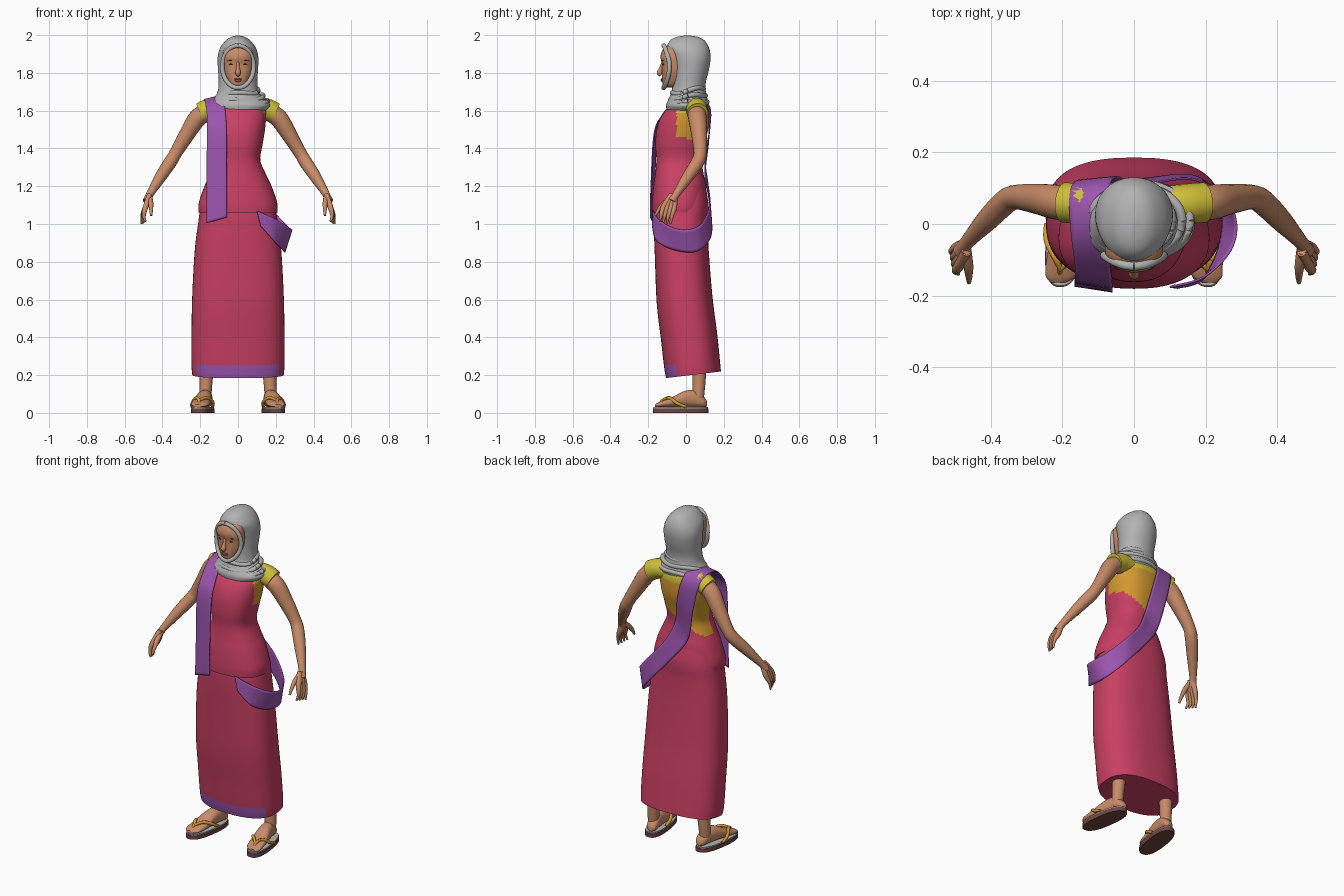
import bpy, bmesh, math
from mathutils import Vector

cube = bpy.data.objects.get("Cube")
if cube:
    bpy.data.objects.remove(cube, do_unlink=True)


def material(name, *rgb):
    m = bpy.data.materials.new(name)
    m.use_nodes = True
    m.diffuse_color = (*rgb, 1)
    m.node_tree.nodes["Principled BSDF"].inputs["Base Color"].default_value = (*rgb, 1)
    return m


red = material("crimson cloth", .58, .05, .125)
purple = material("purple cloth", .33, .09, .42)
grey = material("grey scarf", .45, .45, .45)
yellow = material("yellow cloth", .62, .52, .04)
orange = material("golden cloth", .66, .32, .03)
skin = material("skin", .58, .26, .14)
brown = material("brown sole", .16, .06, .05)
dark = material("dark brown", .05, .025, .02)
lip = material("lip", .42, .13, .09)


def spline(points, steps):
    """Catmull-Rom samples through tuples of any length."""
    out = []
    for i in range(len(points) - 1):
        a, b, c, d = (points[min(max(j, 0), len(points) - 1)] for j in range(i - 1, i + 3))
        for k in range(steps):
            t = k / steps
            out.append(tuple(q + .5 * t * (r - p + t * (2*p - 5*q + 4*r - s + t * (3*(q - r) + s - p)))
                             for p, q, r, s in zip(a, b, c, d)))
    return out + [tuple(points[-1])]


def skin_rings(name, rings, mats, rule=None, cap=True, closed=True):
    """Bridge rows of points with quads and colour the faces by a rule."""
    bm = bmesh.new()
    rows = [[bm.verts.new(p) for p in ring] for ring in rings]
    n = len(rows[0])
    for lo, hi in zip(rows, rows[1:]):
        for i in range(n if closed else n - 1):
            j = (i + 1) % n
            bm.faces.new((lo[i], lo[j], hi[j], hi[i]))
    if cap:
        bm.faces.new(rows[0])
        bm.faces.new(rows[-1])
    bmesh.ops.recalc_face_normals(bm, faces=bm.faces)
    for f in bm.faces:
        f.smooth = True
        if rule:
            f.material_index = rule(f.calc_center_median())
    mesh = bpy.data.meshes.new(name)
    bm.to_mesh(mesh)
    bm.free()
    for m in mats:
        mesh.materials.append(m)
    mesh.set_sharp_from_angle(angle=math.radians(50))
    ob = bpy.data.objects.new(name, mesh)
    bpy.context.collection.objects.link(ob)
    return ob


def loft(name, sections, mats, power=2, place=lambda x, y, z: (x, y, z), steps=5, sides=48, **kw):
    """Sections are height, centre x, half width, front y, back y."""
    def bend(v):
        return math.copysign(abs(v) ** (2 / power), v)
    rings = []
    for z, cx, hx, yf, yb in spline(sections, steps):
        angles = [math.tau * i / sides for i in range(sides)]
        rings.append([place(cx + hx * bend(math.cos(a)),
                            (yf + yb) / 2 + (yb - yf) / 2 * bend(math.sin(a)), z) for a in angles])
    return skin_rings(name, rings, mats, **kw)


def tube(name, points, mat, steps=4, sides=14):
    """Tapered tube through x, y, z, radius points."""
    pts = spline(points, steps)
    rings = []
    for i, p in enumerate(pts):
        c = Vector(p[:3])
        t = Vector(pts[min(i + 1, len(pts) - 1)][:3]) - Vector(pts[max(i - 1, 0)][:3])
        u = t.cross(Vector((.31, .9, .22))).normalized()
        v = t.cross(u).normalized()
        rings.append([c + p[3] * (u * math.cos(a) + v * math.sin(a))
                      for a in (math.tau * k / sides for k in range(sides))])
    return skin_rings(name, rings, [mat])


def ball(name, loc, scale, mat, tilt=0):
    bpy.ops.mesh.primitive_uv_sphere_add(segments=20, ring_count=12, location=loc, rotation=(0, tilt, 0))
    ob = bpy.context.object
    ob.name, ob.scale = name, scale
    ob.data.materials.append(mat)
    bpy.ops.object.shade_smooth()


# Skirt with a painted front hem, and its lining
def slant(x, y, z):
    return x, y, z + .12 * y


skirt = loft("skirt", [
    (1.24, 0, .15, -.15, .092), (1.1, 0, .195, -.168, .118), (1, 0, .212, -.17, .115),
    (.85, 0, .23, -.165, .12), (.6, 0, .243, -.155, .14), (.4, 0, .246, -.132, .165),
    (.25, 0, .246, -.115, .18), (.197, 0, .242, -.105, .185)],
    [red, purple], 2.5, slant, steps=8, sides=72, cap=False,
    rule=lambda c: int(c.z < .25 and c.y < -.05))
loft("skirt_lining", [(.197, 0, .242, -.105, .185), (.21, 0, .225, -.09, .17),
                      (.29, 0, .2, -.07, .15), (.36, 0, .12, -.02, .1)], [red], 2.5, slant)


# Blouse: crimson wrap, golden back, yellow yoke
def blouse_rule(c):
    if c.y > -.05 and c.z > 1.36 + .7 * c.x:
        return 2 if c.z > 1.585 else 1
    return 0


blouse = loft("blouse", [
    (1.06, 0, .208, -.18, .1), (1.11, 0, .208, -.18, .105), (1.2, 0, .178, -.172, .105),
    (1.27, 0, .145, -.162, .092), (1.34, 0, .118, -.157, .085), (1.42, 0, .13, -.162, .098),
    (1.5, 0, .143, -.155, .117), (1.57, 0, .148, -.13, .12), (1.62, 0, .14, -.09, .115),
    (1.66, 0, .09, -.04, .095), (1.68, 0, .05, 0, .08)],
    [red, orange, yellow], 2.3, steps=6, sides=72, rule=blouse_rule)

# Sash: one ribbon from the left hip, up the back, over the right shoulder
edges = [
    (.10, -.175, 1.07, .12, -.178, .99), (.19, -.15, 1.03, .19, -.155, .91),
    (.265, -.08, .985, .235, -.07, .865), (.285, 0, .97, .247, .03, .85),
    (.25, .08, 1, .225, .09, .875), (.16, .125, 1.1, .16, .135, .95),
    (.06, .115, 1.22, .03, .125, 1.1), (0, .1, 1.35, -.08, .1, 1.25),
    (-.03, .125, 1.5, -.13, .12, 1.45), (-.06, .125, 1.62, -.165, .115, 1.6),
    (-.075, .06, 1.68, -.18, .07, 1.655), (-.075, -.03, 1.665, -.175, -.03, 1.645),
    (-.065, -.12, 1.58, -.165, -.11, 1.58), (-.06, -.168, 1.48, -.165, -.155, 1.48),
    (-.06, -.185, 1.2, -.165, -.165, 1.2), (-.06, -.188, 1.035, -.165, -.172, 1.005)]
rows = [[Vector(e[:3]).lerp(Vector(e[3:]), k / 8) for k in range(9)] for e in spline(edges, 7)]
sash = skin_rings("sash", rows, [purple], cap=False, closed=False)
for target in (skirt, blouse):
    wrap = sash.modifiers.new("keep outside", 'SHRINKWRAP')
    wrap.target, wrap.wrap_mode, wrap.offset = target, 'OUTSIDE', .007
thick = sash.modifiers.new("thickness", 'SOLIDIFY')
thick.thickness, thick.offset = .006, 0

# Head scarf, its rim and neck folds
loft("head_scarf", [
    (1.6, .01, .135, -.102, .1), (1.63, .012, .158, -.105, .115), (1.665, .005, .132, -.09, .113),
    (1.7, 0, .108, -.077, .105), (1.75, 0, .102, -.07, .105), (1.82, 0, .106, -.072, .122),
    (1.88, 0, .108, -.083, .13), (1.93, 0, .096, -.104, .123), (1.97, 0, .066, -.085, .1),
    (1.99, 0, .038, -.05, .065), (1.998, 0, .006, -.004, .02)], [grey], 2.1)
rim = [(.083 * math.sin(a), -.088 - .03 * math.cos(a) ** 2, 1.833 + .112 * math.cos(a), .012)
       for a in (math.tau * i / 24 for i in range(25))]
tube("scarf_rim", rim, grey, steps=2)
for i, (z, rx, ry) in enumerate([(1.705, .1, .083), (1.668, .128, .093), (1.632, .15, .102)]):
    fold = [(.006 + rx * math.cos(a), .01 + ry * math.sin(a),
             z + .016 * math.sin(a + .4 * i) + .006 * math.sin(3 * a + i), .013)
            for a in (math.tau * k / 24 for k in range(25))]
    tube("scarf_fold", fold, grey, steps=2)

# Face
loft("face", [
    (1.722, 0, .02, -.1, -.04), (1.735, 0, .042, -.122, -.03), (1.765, 0, .06, -.127, 0),
    (1.8, 0, .073, -.127, 0), (1.845, 0, .08, -.127, 0), (1.885, 0, .081, -.135, 0),
    (1.925, 0, .073, -.122, 0), (1.95, 0, .05, -.09, 0)], [skin], 2.2)
tube("nose", [(0, -.122, 1.86, .007), (0, -.132, 1.825, .01), (0, -.14, 1.8, .015),
              (0, -.132, 1.787, .009)], skin)
ball("upper_lip", (0, -.127, 1.766), (.022, .007, .005), lip)
ball("lower_lip", (0, -.127, 1.758), (.018, .007, .006), lip)

for side, s in (("left", 1), ("right", -1)):
    def mirrored(points):
        return [(s * p[0], *p[1:]) for p in points]

    ball(side + "_eye", (s * .034, -.117, 1.845), (.013, .008, .005), dark)
    ball(side + "_eyebrow", (s * .036, -.122, 1.866), (.019, .006, .003), dark, s * .12)

    # Sleeve and arm
    tube(side + "_sleeve", mirrored([(.07, .055, 1.615, .048), (.14, .056, 1.612, .056),
                                     (.195, .06, 1.588, .056)]), yellow, sides=24)
    tube(side + "_arm", mirrored([
        (.14, .055, 1.6, .045), (.21, .06, 1.565, .049), (.27, .07, 1.475, .042),
        (.33, .075, 1.375, .034), (.36, .06, 1.325, .035), (.41, .01, 1.25, .031),
        (.465, -.05, 1.16, .02), (.483, -.075, 1.12, .022)]), skin, sides=20)

    # Fingers run from the wrist so that they also form the palm
    for i in range(4):
        y = -.062 - .019 * i
        tube(side + "_finger", mirrored([
            (.468, -.06 - .006 * i, 1.155, .014), (.489, y, 1.09, .015),
            (.507 - .003 * i, y - .012, 1.045, .01),
            (.51 - .007 * i, y - .02, 1 + .004 * i, .005)]), skin, sides=10)
    tube(side + "_thumb", mirrored([(.468, -.07, 1.145, .015), (.462, -.115, 1.11, .014),
                                    (.46, -.145, 1.075, .01), (.46, -.163, 1.045, .006)]), skin, sides=10)

    # Leg, foot and sandal
    tube(side + "_leg", mirrored([(.16, .07, .42, .05), (.168, .07, .2, .036),
                                  (.172, .065, .1, .032), (.172, .06, .05, .03)]), skin, sides=20)
    loft(side + "_foot", [
        (-.163, .19, .02, .03, .045), (-.14, .185, .044, .03, .058), (-.07, .183, .047, .03, .085),
        (-.01, .18, .042, .03, .115), (.05, .178, .036, .03, .12), (.095, .177, .03, .03, .085),
        (.112, .177, .012, .035, .06)], [skin], 2.2,
        lambda x, y, z: (s * (x - .13 * z), z, y))

    def toe_out(x, y, z):
        return s * (x - .13 * y), y, z

    sole = [(.183, .056, -.176, .12), (.183, .054, -.172, .116)]
    loft(side + "_sole", [(0, *sole[0]), (.024, *sole[0])], [brown], 2.5, toe_out, steps=1)
    loft(side + "_insole", [(.024, *sole[1]), (.031, *sole[1])], [grey], 2.5, toe_out, steps=1)
    for x, high in ((.134, .058), (.243, .05)):
        tube(side + "_strap", mirrored([(.205, -.125, .066, .007), ((x + .2) / 2, -.09, .08, .009),
                                        (x, -.045, high, .009), (x, 0, .032, .008)]), orange)
    tube(side + "_toe_post", mirrored([(.206, -.125, .068, .008), (.208, -.15, .035, .006)]), orange)
